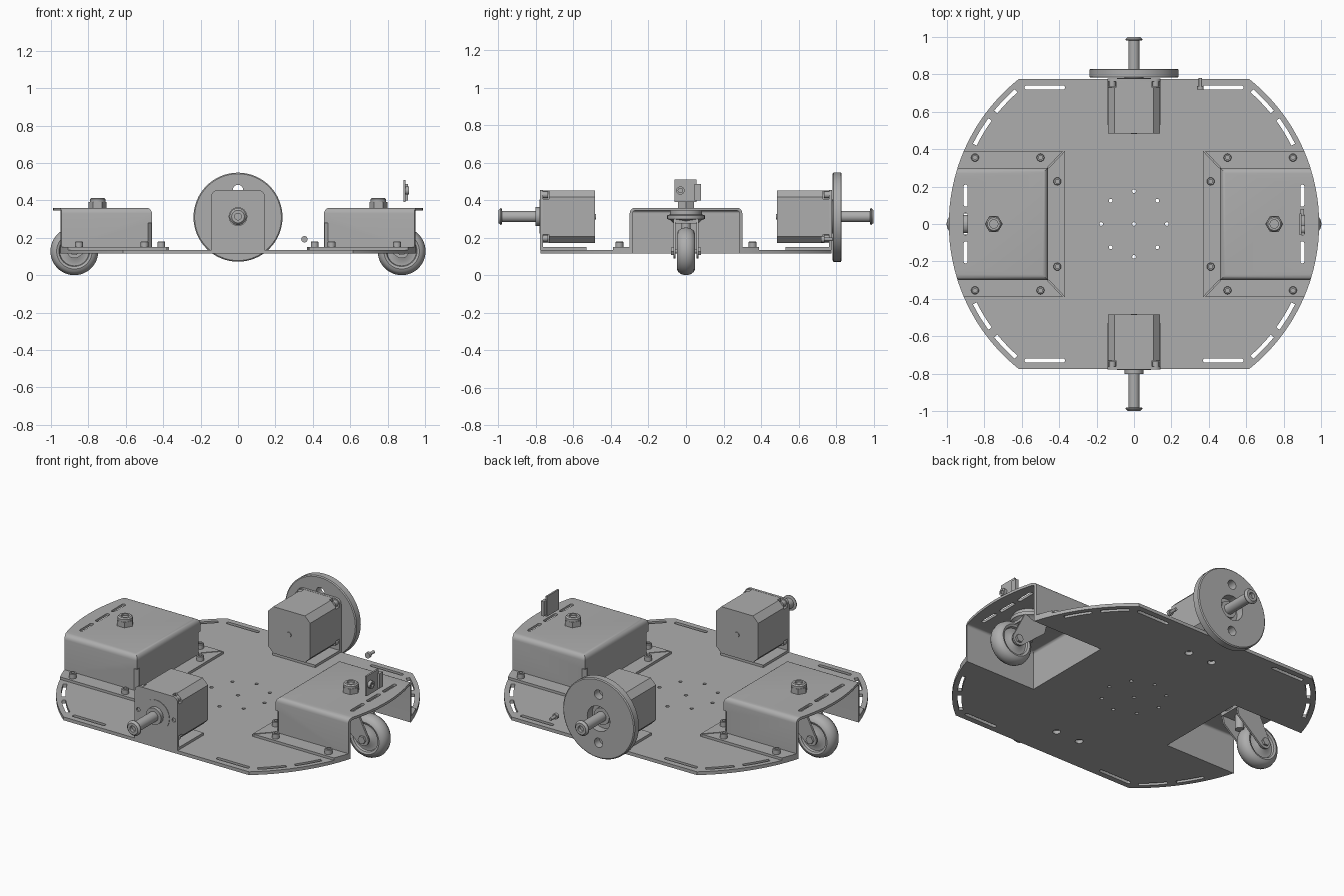
import bpy, bmesh, math
from mathutils import Vector

if "Cube" in bpy.data.objects:
    bpy.data.objects.remove(bpy.data.objects["Cube"])

metal = bpy.data.materials.new("grey_metal")
metal.use_nodes = True
GREY = (0.42, 0.42, 0.42, 1)
metal.diffuse_color = GREY
metal.node_tree.nodes["Principled BSDF"].inputs["Base Color"].default_value = GREY
parts = []
R = 0.99            # radius of the deck's curved ends
AXLE = 0.313        # height of the motor shafts
DECK0, DECK1 = 0.115, 0.135


def place(a, b, h, axis):
    return {"z": (a, b, h), "y": (a, h, b), "x": (h, a, b)}[axis]


def finish(name, bm):
    bmesh.ops.remove_doubles(bm, verts=bm.verts, dist=1e-5)
    bmesh.ops.recalc_face_normals(bm, faces=bm.faces)
    me = bpy.data.meshes.new(name)
    bm.to_mesh(me)
    bm.free()
    me.materials.append(metal)
    ob = bpy.data.objects.new(name, me)
    bpy.context.scene.collection.objects.link(ob)
    parts.append(ob)
    return ob


def prisms(name, polys, h0, h1, axis="z"):
    """Extrude flat outlines between two heights along an axis."""
    bm = bmesh.new()
    for poly in polys:
        lo = [bm.verts.new(place(a, b, h0, axis)) for a, b in poly]
        hi = [bm.verts.new(place(a, b, h1, axis)) for a, b in poly]
        bm.faces.new(lo)
        bm.faces.new(hi)
        for i in range(len(lo)):
            j = (i + 1) % len(lo)
            bm.faces.new((lo[i], lo[j], hi[j], hi[i]))
    return finish(name, bm)


def lathe(name, profile, centres, axis="z", n=32, sign=1):
    """Turn a closed (radius, height) profile around an axis at each centre."""
    bm = bmesh.new()
    for c in centres:
        rings = []
        for i in range(n):
            t = math.tau * i / n
            rings.append([bm.verts.new(Vector(c) + Vector(place(
                r * math.cos(t), r * math.sin(t), h * sign, axis))) for r, h in profile])
        for i in range(n):
            p, q = rings[i], rings[(i + 1) % n]
            for k in range(len(profile)):
                m = (k + 1) % len(profile)
                if profile[k][0] + profile[m][0] > 0:
                    bm.faces.new((p[k], p[m], q[m], q[k]))
    return finish(name, bm)


def apply(ob):
    bpy.context.view_layer.update()
    me = bpy.data.meshes.new_from_object(ob.evaluated_get(bpy.context.evaluated_depsgraph_get()))
    ob.modifiers.clear()
    ob.data = me


def cut(ob, cutter, op="DIFFERENCE"):
    mod = ob.modifiers.new("cut", "BOOLEAN")
    mod.operation, mod.object, mod.solver = op, cutter, "EXACT"
    apply(ob)
    parts.remove(cutter)
    bpy.data.objects.remove(cutter)


def rect(a0, a1, b0, b1):
    return [(a0, b0), (a1, b0), (a1, b1), (a0, b1)]


def arc(r, d0, d1, n=12, ca=0, cb=0):
    return [(ca + r * math.cos(math.radians(d0 + (d1 - d0) * i / n)),
             cb + r * math.sin(math.radians(d0 + (d1 - d0) * i / n))) for i in range(n + 1)]


def circle(a, b, r, n=16):
    return arc(r, 0, 360, n, a, b)[:-1]


def capsule(a0, a1, b0, b1, r):
    """Round-ended slot between two points."""
    t = math.degrees(math.atan2(b1 - b0, a1 - a0))
    return arc(r, t - 90, t + 90, 6, a1, b1) + arc(r, t + 90, t + 270, 6, a0, b0)


def flip(poly, sx, sy):
    return [(a * sx, b * sy) for a, b in poly]


def deg(y):
    return math.degrees(math.asin(y / R))


# Deck: rounded outline with a notch over each caster
half = arc(R, deg(0.285), deg(0.775), 16)
quarter = [(0.475, 0.285)] + half
outline = (quarter + flip(quarter[::-1], -1, 1) + flip(quarter, -1, -1) + flip(quarter[::-1], 1, -1))
deck = prisms("deck", [outline], DECK0, DECK1)
holes = [circle(0, 0, 0.01)] + [circle(*p, 0.01) for p in circle(0, 0, 0.176, 8)]
for sx in (1, -1):
    for sy in (1, -1):
        slots = [capsule(0.38, 0.575, 0.73, 0.73, 0.011)]
        for d0, d1 in ((26.5, 36), (39, 48.5)):
            slots.append(arc(0.94, d0, d1, 8) + arc(0.962, d1, d0, 8))
        slots.append(circle(0.08, 0.56, 0.022))
        holes += [flip(s, sx, sy) for s in slots]
cut(deck, prisms("deck_holes", holes, 0, 0.3))


def housing(side, sx):
    """Bent sheet cover above a caster, open at the outer end."""
    bm = bmesh.new()
    bmesh.ops.create_cube(bm, size=1)
    for v in bm.verts:
        v.co = (sx * (0.83 + 0.74 * v.co.x), 0.6 * v.co.y, 0.2475 + 0.225 * v.co.z)
    gone = [f for f in bm.faces if f.normal.z < -0.9 or sx * f.calc_center_median().x > 1]
    bmesh.ops.delete(bm, geom=gone, context="FACES")
    top = [e for e in bm.edges if len(e.link_faces) == 2 and all(v.co.z > 0.3 for v in e.verts)]
    bmesh.ops.bevel(bm, geom=top, offset=0.03, segments=5, profile=0.5, affect="EDGES")
    cover = finish(side + "_caster_cover", bm)
    mod = cover.modifiers.new("sheet", "SOLIDIFY")
    mod.thickness, mod.offset, mod.use_even_offset = 0.015, -1, True
    apply(cover)
    cut(cover, prisms("round_end", [circle(0, 0, R, 128)], 0, 1), "INTERSECT")
    cut(cover, prisms("top_slots", [capsule(sx * 0.9, sx * 0.9, y - 0.048, y + 0.048, 0.011)
                                    for y in (-0.152, 0, 0.152)], 0.3, 0.5))
    cut(cover, prisms("corner_slits", [circle(sx * 0.463, y, 0.02, 4) for y in (-0.297, 0.297)],
                      0.1, 0.28))
    # Bolted flanges with mitred corners
    strip = [(0.46, 0.29), (0.46, 0.305), (0.38, 0.39)] + arc(R, deg(0.39), deg(0.29), 6)
    inner = [(0.47, 0.295), (0.452, 0.303), (0.37, 0.39), (0.37, -0.39), (0.452, -0.303), (0.47, -0.295)]
    prisms(side + "_cover_flanges", [flip(strip, sx, 1), flip(strip, sx, -1), flip(inner, sx, 1)],
           DECK1, 0.15)
    spots = [(sx * x, sy * y, 0.15) for x, y in ((0.85, 0.355), (0.5, 0.355), (0.41, 0.228))
             for sy in (1, -1)]
    lathe(side + "_cover_bolts", [(0, 0), (0.021, 0), (0.021, 0.026), (0.018, 0.029),
                                  (0.011, 0.029), (0.011, 0.014), (0, 0.014)], spots, n=16)


def caster(side, sx):
    x, wx, wz = sx * 0.75, sx * 0.875, 0.128
    # Locking nut, swivel and stem
    prisms(side + "_caster_nut", [circle(x, 0, 0.048, 6)], 0.36, 0.392)
    lathe(side + "_nut_collar", [(0, 0), (0.041, 0), (0.041, 0.018), (0.034, 0.025), (0.022, 0.025),
                                 (0.022, 0.015), (0, 0.015)], [(x, 0, 0.388)])
    lathe(side + "_caster_swivel", [(0, 0.19), (0.025, 0.19), (0.025, 0.28), (0.07, 0.28), (0.085, 0.295),
                                    (0.1, 0.3), (0.1, 0.32), (0.085, 0.325), (0.085, 0.347), (0, 0.347)],
          [(x, 0, 0)])
    # Fork
    leg = [(sx * 0.675, 0.3), (sx * 0.69, 0.23), (sx * 0.84, 0.105)]
    leg += [(wx + sx * a, wz + b) for a, b in arc(0.038, -120, 40, 8)] + [(sx * 0.83, 0.3)]
    for sy, hand in ((1, "back"), (-1, "front")):
        prisms(f"{side}_{hand}_fork_leg", [leg], sy * 0.056, sy * 0.067, "y")
    prisms(side + "_fork_bridge", [rect(sx * 0.675, sx * 0.83, -0.067, 0.067)], 0.275, 0.3)
    # Wheel and axle
    rim = [(0.02, 0.04), (0.03, 0.045), (0.06, 0.03), (0.078, 0.03), (0.082, 0.043), (0.095, 0.048),
           (0.11, 0.042), (0.122, 0.025)]
    lathe(side + "_caster_wheel", rim + [(0.128, 0)] + [(r, -h) for r, h in rim[::-1]],
          [(wx, 0, wz)], "y", 48)
    lathe(side + "_caster_axle", [(0, -0.075), (0.012, -0.075), (0.012, 0.075), (0, 0.075)],
          [(wx, 0, wz)], "y", 16)
    for sy in (1, -1):
        prisms(side + "_axle_nut", [circle(wx, wz, 0.024, 6)], sy * 0.066, sy * 0.08, "y")


def motor(side, s):
    """Square motor on an angle bracket, shaft pointing outward."""
    def block(a, c):
        pts = [(a, c), (c, a)]
        q = pts + [(-u, v) for u, v in pts[::-1]]
        return [(u, AXLE + v) for u, v in q + [(-u, -v) for u, v in q]]
    m, k = 0.14, 0.095
    prisms(side + "_motor_body", [block(m, 0.105)], s * 0.485, s * 0.73, "y")
    cross = [(m, k), (k, k), (k, m)]
    cross = cross + flip(cross[::-1], -1, 1) + flip(cross, -1, -1) + flip(cross[::-1], 1, -1)
    prisms(side + "_motor_neck", [[(a, b + AXLE) for a, b in cross]], s * 0.73, s * 0.765, "y")
    corners = [(a, s * 0.735, AXLE + b) for a in (-0.116, 0.116) for b in (-0.116, 0.116)]
    lathe(side + "_motor_screws", [(0, 0), (0.018, 0), (0.018, 0.03), (0, 0.03)], corners, "y", 16, s)
    lathe(side + "_rear_bearing", [(0, 0.48), (0.015, 0.48), (0.015, 0.49), (0, 0.49)],
          [(0, 0, AXLE)], "y", 16, s)
    # Angle bracket
    face = [(-0.142, DECK1), (0.142, DECK1)] + arc(0.03, 0, 90, 5, 0.112, 0.424)
    face += arc(0.03, 90, 180, 5, -0.112, 0.424)
    plate = prisms(side + "_bracket_face", [face], s * 0.762, s * 0.777, "y")
    cut(plate, prisms("bracket_holes", [circle(a, AXLE, 0.012) for a in (-0.118, 0.118)],
                      s * 0.77, s * 0.9, "y"))
    prisms(side + "_bracket_foot", [rect(-0.142, 0.142, s * 0.53, s * 0.77)], DECK1, 0.15)
    # Collar, shaft and end cap
    lathe(side + "_drive_shaft", [(0, 0.77), (0.09, 0.77), (0.09, 0.78), (0.05, 0.78), (0.05, 0.802),
                                  (0.03, 0.802), (0.03, 0.98), (0.045, 0.983), (0.045, 0.988),
                                  (0.034, 1.0), (0.018, 1.0), (0.018, 0.98), (0, 0.98)],
          [(0, 0, AXLE)], "y", 32, s)


for side, sx in (("left", 1), ("right", -1)):
    housing(side, sx)
    caster(side, sx)
motor("front", -1)
motor("back", 1)

# Drive disc on the back motor only
disc = lathe("drive_disc", [(0.075, 0.782), (0.232, 0.782), (0.238, 0.787), (0.238, 0.825),
                            (0.232, 0.83), (0.075, 0.83)], [(0, 0, 0.31)], "y", 64)
cut(disc, prisms("disc_holes", [circle(0, 0.31 + b, 0.028) for b in (-0.145, 0.145)], 0.7, 0.9, "y"))

# Sensor board above the left cover
prisms("sensor_board", [rect(-0.06, 0.055, 0.39, 0.51)], 0.886, 0.896, "x")
prisms("sensor_block", [rect(0.045, 0.08, 0.4, 0.488)], 0.889, 0.908, "x")
lathe("sensor_button", [(0, 0), (0.022, 0), (0.022, 0.018), (0.012, 0.018), (0.012, 0.01), (0, 0.01)],
      [(0.896, -0.03, 0.452)], "x", 20)

# Loose screw beside the drive disc
lathe("loose_screw", [(0, 0.72), (0.017, 0.72), (0.017, 0.738), (0.009, 0.738), (0.009, 0.78), (0, 0.78)],
      [(0.355, 0, 0.192)], "y", 16)

# Smooth shading with sharp edges
bpy.ops.object.select_all(action="DESELECT")
for ob in parts:
    ob.select_set(True)
bpy.context.view_layer.objects.active = deck
bpy.ops.object.shade_smooth_by_angle(angle=math.radians(35))
